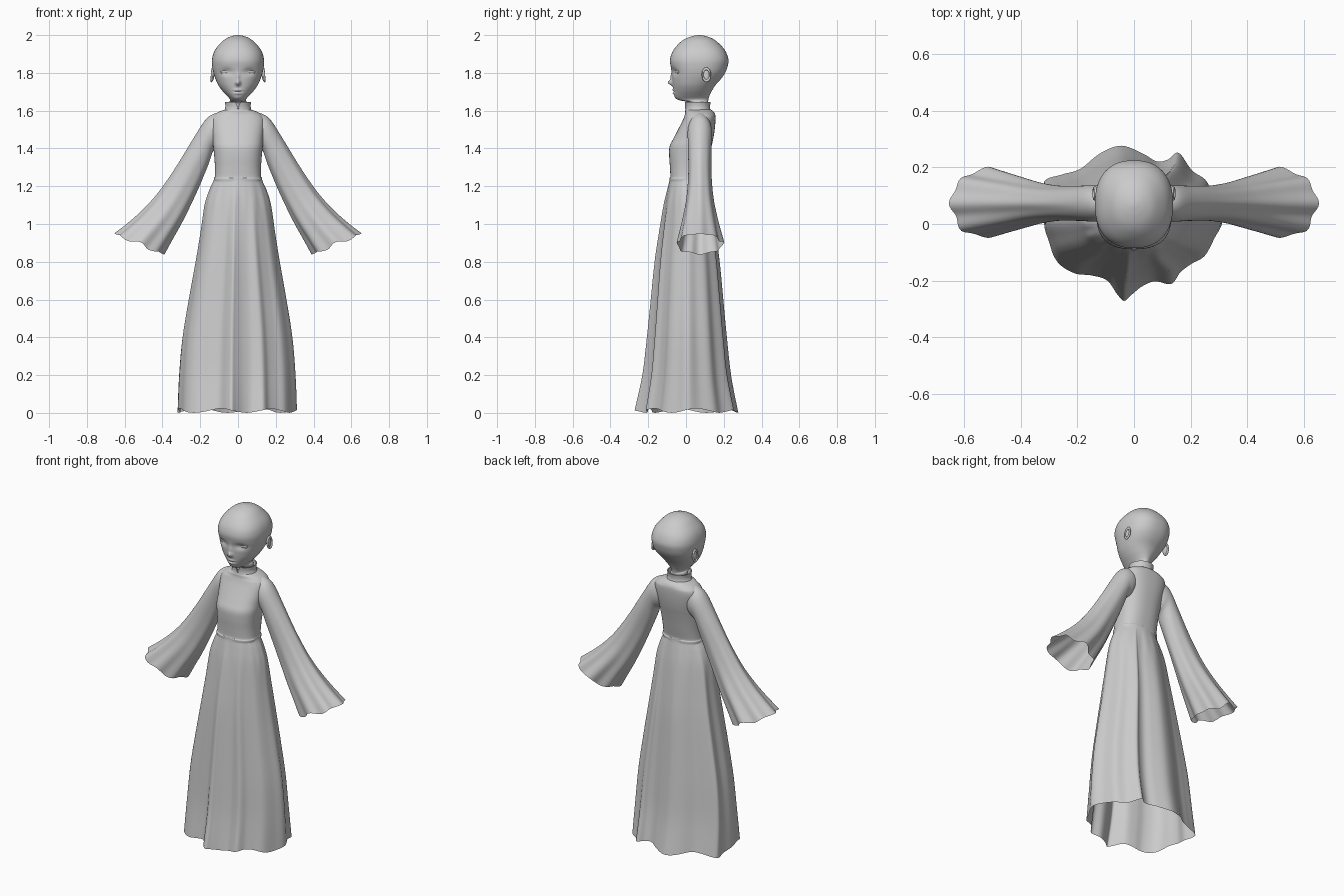
import bpy, bmesh, math
from math import sin, cos, pi, exp, atan2
from mathutils import Vector

if "Cube" in bpy.data.objects:
    bpy.data.objects.remove(bpy.data.objects["Cube"])


def spline(keys, n, closed=False):
    """Catmull-Rom through tuples of any length, n samples per span."""
    m, out = len(keys), []
    for i in range(m if closed else m - 1):
        idx = [(i + k) % m if closed else min(max(i + k, 0), m - 1) for k in (-1, 0, 1, 2)]
        p = [keys[j] for j in idx]
        for s in range(n):
            t = s / n
            out.append(tuple(0.5 * (2 * b + (c - a) * t + (2 * a - 5 * b + 4 * c - d) * t * t
                                    + (3 * b - a - 3 * c + d) * t ** 3)
                             for a, b, c, d in zip(*p)))
    if not closed:
        out.append(tuple(keys[-1]))
    return out


def loft(name, rings, cap_end=False, angle=50):
    """Skin closed rings of equal length."""
    bm = bmesh.new()
    vs = [[bm.verts.new(p) for p in r] for r in rings]
    n = len(vs[0])
    for a, b in zip(vs, vs[1:]):
        for i in range(n):
            j = (i + 1) % n
            bm.faces.new((a[i], a[j], b[j], b[i]))
    if cap_end:
        bm.faces.new(vs[-1])
    bmesh.ops.recalc_face_normals(bm, faces=bm.faces)
    me = bpy.data.meshes.new(name)
    bm.to_mesh(me)
    bm.free()
    ob = bpy.data.objects.new(name, me)
    bpy.context.collection.objects.link(ob)
    smooth(ob, angle)
    return ob


def smooth(ob, angle=50):
    bpy.ops.object.select_all(action='DESELECT')
    ob.select_set(True)
    bpy.context.view_layer.objects.active = ob
    bpy.ops.object.shade_smooth_by_angle(angle=math.radians(angle))


def oval(z, hw, yf, yb, seg, n=2.0):
    """Horizontal superellipse ring from half width and front/back depth."""
    pts = []
    for i in range(seg):
        a = 2 * pi * i / seg
        r = (abs(cos(a)) ** n + abs(sin(a)) ** n) ** (-1 / n)
        pts.append(Vector((hw * r * cos(a), (yf + yb) / 2 + (yb - yf) / 2 * r * sin(a), z)))
    return pts


def bump(x, z, cx, cz, sx, sz):
    return exp(-((x - cx) / sx) ** 2 - ((z - cz) / sz) ** 2)


# Head and neck: z, half width, front y, back y
head_rows = [(1.60, .05, .015, .12), (1.635, .047, .015, .118), (1.648, .045, .0, .117),
             (1.655, .042, -.035, .118), (1.665, .046, -.054, .12), (1.68, .060, -.062, .125),
             (1.705, .083, -.066, .137), (1.735, .104, -.070, .156), (1.77, .120, -.073, .187),
             (1.80, .130, -.074, .207), (1.83, .136, -.080, .219), (1.865, .138, -.085, .225),
             (1.90, .131, -.077, .216), (1.93, .116, -.060, .199), (1.96, .090, -.033, .170),
             (1.98, .066, -.005, .143), (1.993, .038, .028, .112), (1.999, .014, .056, .084),
             (2.0, .002, .069, .073)]
rings = []
for z, hw, yf, yb in spline(head_rows, 6):
    n = 2.0 + 0.35 * min(max((z - 1.68) / 0.12, 0), 1) * min(max((2.0 - z) / 0.1, 0), 1)
    ring = oval(z, hw, yf, yb, 176, n)
    for p in ring:
        if p.y < 0.0:
            x = abs(p.x)
            p.y -= .022 * bump(x, z, 0, 1.747, .013, .013)       # nose tip
            p.y -= .009 * bump(x, z, 0, 1.775, .010, .028)       # nose bridge
            p.y -= .006 * bump(x, z, 0, 1.709, .022, .006)       # upper lip
            p.y -= .007 * bump(x, z, 0, 1.692, .018, .006)       # lower lip
            p.y += .004 * bump(x, z, 0, 1.701, .026, .003)       # mouth line
            p.y += .010 * bump(x, z, .062, 1.807, .030, .018)    # eye sockets
    rings.append(ring)
loft("head", rings, cap_end=True, angle=70)

# Eyes, eyelids and ears, mirrored left and right
white = bpy.data.materials.new("eye_white")
white.diffuse_color = (1, 1, 1, 1)
white.use_nodes = True
white.node_tree.nodes["Principled BSDF"].inputs["Base Color"].default_value = white.diffuse_color
for side, s in (("left", 1), ("right", -1)):
    bpy.ops.mesh.primitive_uv_sphere_add(segments=32, ring_count=16, radius=1,
                                         location=(s * .063, -.042, 1.808), rotation=(0, 0, s * .28))
    eye = bpy.context.object
    eye.name = side + "_eye"
    eye.scale = (.031, .014, .016)
    eye.data.materials.append(white)
    smooth(eye)

    bpy.ops.mesh.primitive_torus_add(major_radius=1, minor_radius=.1, major_segments=36, minor_segments=8,
                                     location=(s * .063, -.047, 1.808), rotation=(pi / 2, 0, s * .28))
    lid = bpy.context.object
    lid.name = side + "_eyelid"
    lid.scale = (.031, .017, .05)
    smooth(lid)

    for part, kind in (("ear_rim", 1), ("ear_inner", 0)):
        loc, rot = (s * .138, .108, 1.79), (.3, s * pi / 2 - s * .1, s * .3)
        if kind:
            bpy.ops.mesh.primitive_torus_add(major_radius=.8, minor_radius=.2, major_segments=32,
                                             minor_segments=10, location=loc, rotation=rot)
            size = (.040, .025, .03)
        else:
            bpy.ops.mesh.primitive_uv_sphere_add(segments=24, ring_count=12, radius=1,
                                                 location=(s * .133, .106, 1.79), rotation=rot)
            size = (.034, .02, .008)
        ear = bpy.context.object
        ear.name = side + "_" + part
        ear.scale = size
        smooth(ear)

# Standing collar with a small notch at the front
collar = []
for z, hw, yf, yb in [(1.598, .078, -.006, .134), (1.61, .068, -.002, .128), (1.63, .067, -.003, .128),
                      (1.646, .070, -.006, .131), (1.646, .064, .0, .125), (1.61, .060, .005, .122)]:
    ring = oval(z, hw, yf, yb, 96)
    for p in ring:
        if p.y < .05 and z > 1.62:
            p.z -= max(0, 1 - abs(p.x) / .014) * .026
    collar.append(ring)
loft("collar", collar, angle=40)

# Bodice
bodice_rows = [(1.225, .126, -.086, .105), (1.24, .127, -.087, .105), (1.25, .123, -.083, .102),
               (1.30, .122, -.085, .112), (1.36, .126, -.089, .124), (1.41, .131, -.087, .135),
               (1.45, .134, -.068, .144), (1.50, .140, -.042, .152), (1.55, .142, -.017, .156),
               (1.58, .125, -.006, .154), (1.597, .094, -.004, .143), (1.606, .068, .0, .13)]
loft("bodice", [oval(z, hw, yf, yb, 80, 2.5 if z < 1.58 else 2.2)
                for z, hw, yf, yb in spline(bodice_rows, 4)])

# Bell sleeves: outer x z, inner x z, half depth
sleeve_rows = [(.095, 1.592, .075, 1.43, .055), (.135, 1.580, .105, 1.405, .063),
               (.175, 1.548, .132, 1.385, .064), (.235, 1.455, .155, 1.32, .062),
               (.330, 1.300, .202, 1.205, .062), (.420, 1.170, .250, 1.10, .072),
               (.500, 1.080, .300, 1.00, .090), (.580, 1.008, .345, .920, .108),
               (.655, .950, .390, .838, .126)]
for side, s in (("left", 1), ("right", -1)):
    rings, rows = [], spline(sleeve_rows, 6)
    for k, (ox, oz, ix, iz, d) in enumerate(rows):
        t = max(0, k / (len(rows) - 1) - .3) / .7
        c = Vector(((ox + ix) / 2, .073, (oz + iz) / 2))
        u = Vector(((ox - ix) / 2, 0, (oz - iz) / 2))
        ring = []
        for i in range(80):
            a = 2 * pi * i / 80
            f = 1 + .05 * t * (cos(8 * a) - 1) + .03 * t * sin(5 * a) * abs(sin(a))
            p = c + u * cos(a) * f + Vector((0, d * sin(a) * f, 0))
            p += Vector((.6, 0, -.8)) * .012 * t * t * cos(6 * a) * sin(a) ** 2
            ring.append(Vector((p.x * s, p.y, p.z)))
        rings.append(ring)
    loft(side + "_sleeve", rings)

# Skirt: waist oval blended into the irregular fluted hem outline
hem = [(-.318, .0), (-.300, -.065), (-.283, -.115), (-.255, -.150), (-.205, -.176), (-.150, -.182),
       (-.095, -.200), (-.060, -.248), (-.035, -.272), (-.008, -.250), (.030, -.220), (.075, -.203),
       (.132, -.212), (.165, -.170), (.205, -.140), (.250, -.113), (.285, -.050), (.312, .01),
       (.282, .075), (.258, .150), (.205, .190), (.158, .252), (.120, .228), (.080, .222),
       (.030, .250), (-.045, .277), (-.120, .250), (-.190, .195), (-.255, .175), (-.318, .150),
       (-.305, .075)]
outline = spline(hem, 6, closed=True)
# z, sideways blend, depth blend
skirt_rows = [(1.245, 0, 0), (1.225, .02, .01), (1.18, .13, .07), (1.10, .26, .17), (.95, .38, .31),
              (.80, .51, .43), (.60, .70, .54), (.40, .87, .65), (.20, .96, .78), (.012, 1, 1)]
rings = []
for z, bx, by in spline(skirt_rows, 5):
    ring = []
    for x, y in outline:
        a = atan2((y - .01) / .275, x / .315)
        gather = 1 + .012 * sin(18 * a) * max(0, 1 - abs(z - 1.12) / .12)
        wx, wy = .127 * cos(a) * gather, .009 + .096 * sin(a) * gather
        drop = .012 * sin(6 * a + .5) * max(0, 1 - z / .25)
        ring.append(Vector((wx + (x - wx) * bx, wy + (y - wy) * by, z + drop)))
    rings.append(ring)
loft("skirt", rings)
